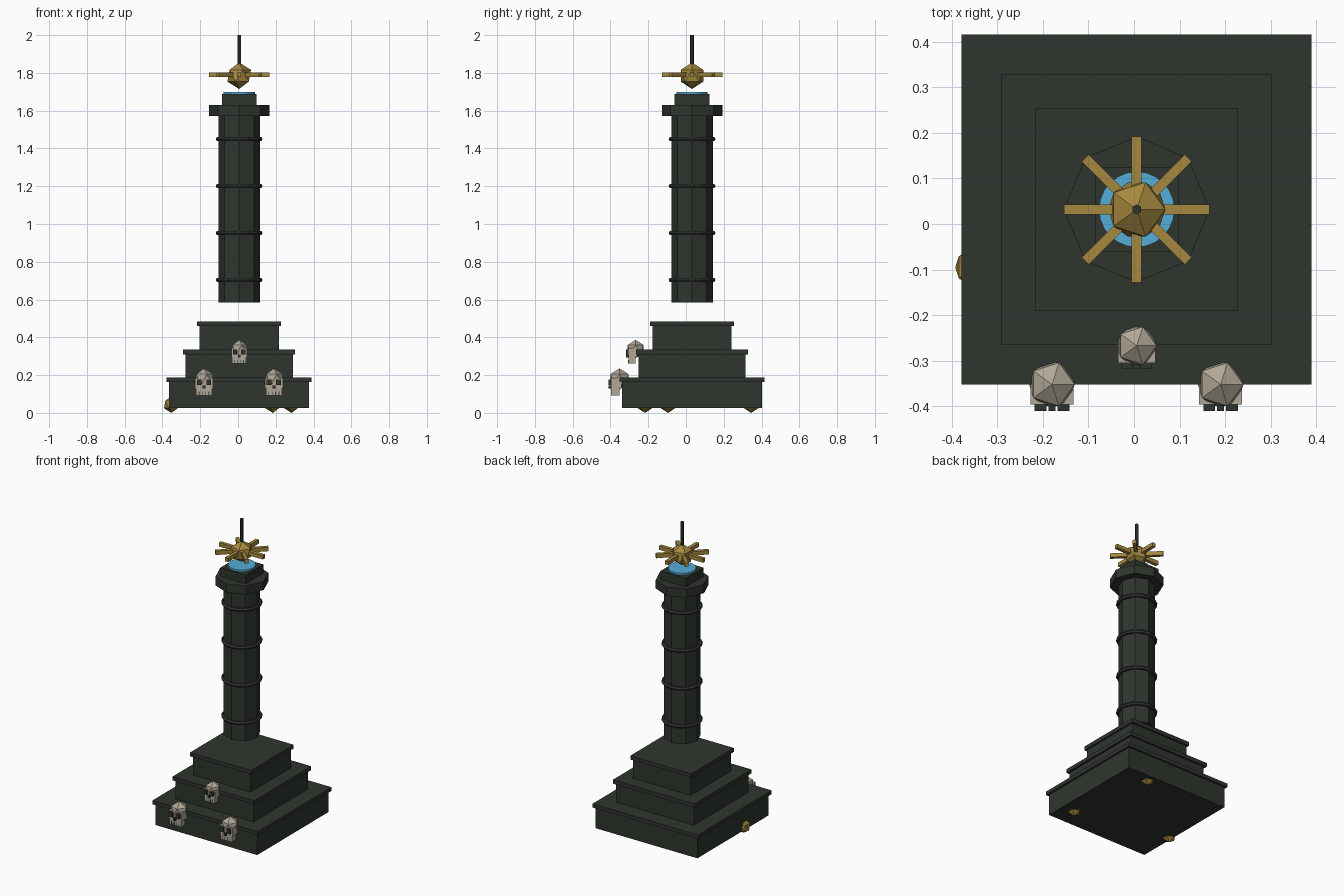
import bpy, math

if "Cube" in bpy.data.objects:
    bpy.data.objects.remove(bpy.data.objects["Cube"])

CX, CY = 0.006, 0.032          # monument axis


def material(name, rgb):
    m = bpy.data.materials.new(name)
    m.diffuse_color = (*rgb, 1)
    m.use_nodes = True
    m.node_tree.nodes["Principled BSDF"].inputs["Base Color"].default_value = m.diffuse_color
    return m


STONE = material("dark_stone", (0.028, 0.036, 0.027))
GOLD = material("old_gold", (0.38, 0.25, 0.05))
BONE = material("bone", (0.44, 0.39, 0.31))
BLUE = material("glow_blue", (0.09, 0.42, 0.68))


def finish(name, mat):
    o = bpy.context.object
    o.name = name
    o.data.materials.append(mat)
    return o


def box(name, mat, x, y, z0, z1, hx, hy, rot=0):
    bpy.ops.mesh.primitive_cube_add(size=1, location=(x, y, (z0 + z1) / 2), rotation=(0, 0, rot))
    o = finish(name, mat)
    o.scale = (2 * hx, 2 * hy, z1 - z0)
    return o


def prism(name, mat, r, z0, z1, sides=8):
    # rotated so that a corner points along the axes
    bpy.ops.mesh.primitive_cylinder_add(vertices=sides, radius=r, depth=z1 - z0,
                                        location=(CX, CY, (z0 + z1) / 2))
    return finish(name, mat)


def ball(name, mat, x, y, z, r):
    bpy.ops.mesh.primitive_ico_sphere_add(subdivisions=1, radius=r, location=(x, y, z))
    return finish(name, mat)


# Stepped base: three blocks, each with an overhanging slab
for i, (z0, z1, z2, h, hs) in enumerate([(0.025, 0.163, 0.187, 0.371, 0.384),
                                         (0.187, 0.31, 0.335, 0.284, 0.297),
                                         (0.335, 0.46, 0.485, 0.21, 0.222)]):
    box(f"base_block_{i}", STONE, CX, CY, z0, z1, h, h)
    box(f"base_slab_{i}", STONE, CX, CY, z1, z2, hs, hs)

# Octagonal column with rings, capital and square top block
prism("column", STONE, 0.11, 0.585, 1.6)
for i in range(4):
    bpy.ops.mesh.primitive_torus_add(location=(CX, CY, 0.704 + 0.2485 * i), major_radius=0.111,
                                     minor_radius=0.013, major_segments=16, minor_segments=6)
    finish(f"column_ring_{i}", STONE)
prism("capital", STONE, 0.16, 1.573, 1.63)
box("top_block", STONE, CX, CY, 1.63, 1.687, 0.092, 0.092)
prism("glow_disc", BLUE, 0.083, 1.685, 1.699, 24)

# Golden star: faceted ball, eight rays and a spire
ball("star_core", GOLD, CX, CY, 1.785, 0.07)
for i in range(8):
    a = i * math.pi / 4
    box(f"star_ray_{i}", GOLD, CX + 0.105 * math.cos(a), CY + 0.105 * math.sin(a),
        1.777, 1.803, 0.055, 0.011, a)
prism("spire", STONE, 0.011, 1.8, 2.0, 6)


# Skulls on the front steps
def skull(n, x, y, z, s):
    def part(name, mat, dx, y0, y1, z0, z1, hx):
        box(f"skull_{n}_{name}", mat, x + dx * s, y + s * (y0 + y1) / 2,
            z + z0 * s, z + z1 * s, hx * s, s * (y1 - y0) / 2)
    ball(f"skull_{n}_cranium", BONE, x, y, z, 0.056 * s)
    part("face", BONE, 0, -0.044, 0.01, -0.05, 0.005, 0.047)
    part("jaw", BONE, 0, -0.044, 0.0, -0.088, -0.05, 0.042)
    part("nose", STONE, 0, -0.058, -0.03, -0.052, -0.034, 0.008)
    for side in (-1, 1):
        part("eye", STONE, side * 0.025, -0.058, -0.03, -0.032, -0.002, 0.013)
    for k in range(4):
        part("tooth_gap", STONE, (k - 1.5) * 0.018, -0.046, -0.03, -0.088, -0.066, 0.002)


skull(0, -0.18, -0.352, 0.18, 1.0)
skull(1, 0.19, -0.352, 0.18, 1.0)
skull(2, CX, -0.267, 0.338, 0.87)

# Gold nuggets half buried in the base
for i, (x, y) in enumerate([(-0.352, -0.095), (0.185, 0.345), (0.284, -0.217)]):
    ball(f"nugget_{i}", GOLD, x, y, 0.045, 0.045)
